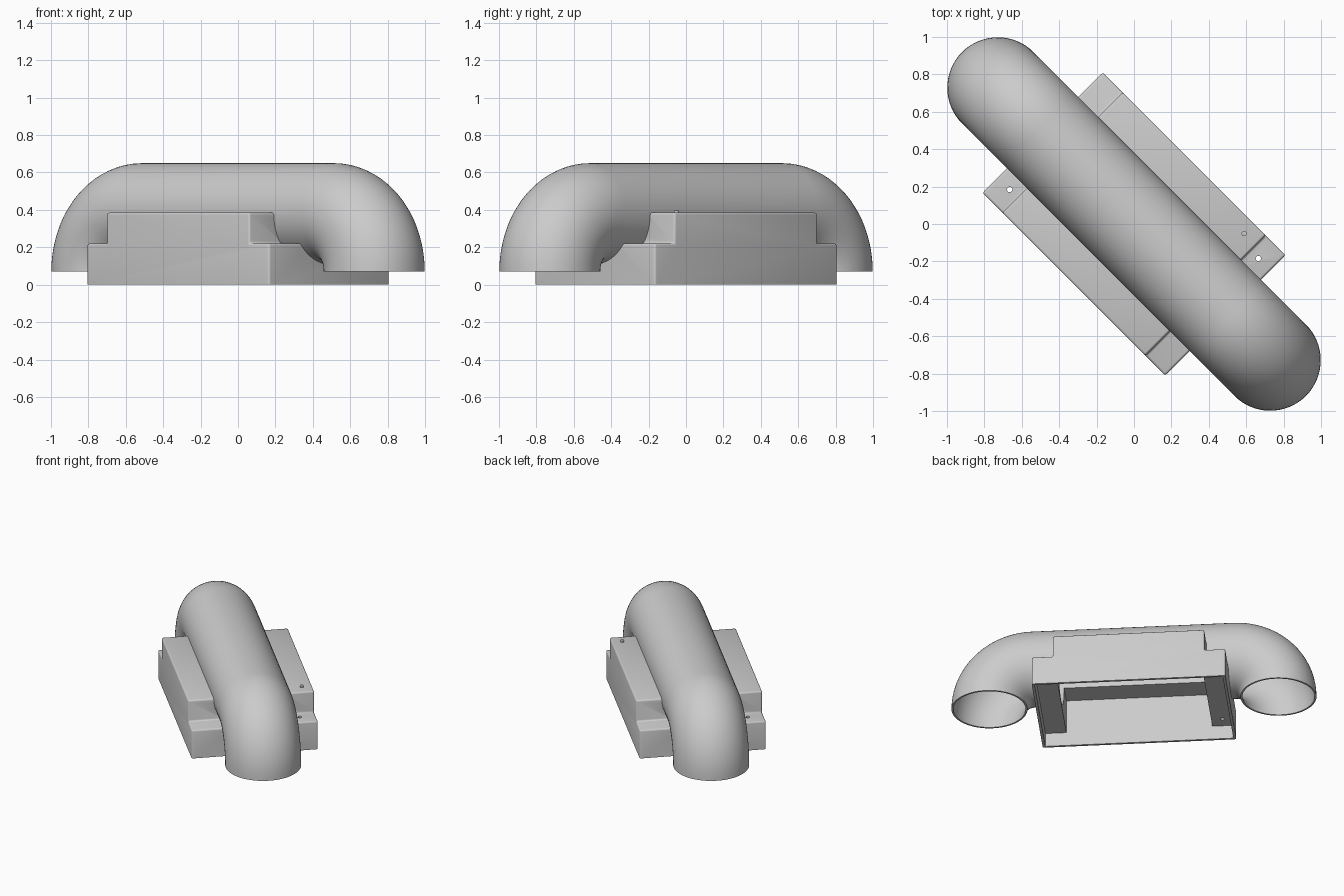
import bpy, bmesh, math
from mathutils import Matrix, Vector

if "Cube" in bpy.data.objects:
    bpy.data.objects.remove(bpy.data.objects["Cube"])

TURN = Matrix.Rotation(-math.pi / 4, 4, 'Z')   # the body lies on the diagonal
grey = bpy.data.materials.new("plain grey")
grey.diffuse_color = (0.6, 0.6, 0.6, 1)
grey.use_nodes = True
grey.node_tree.nodes["Principled BSDF"].inputs["Base Color"].default_value = grey.diffuse_color


def finish(name, bm):
    bmesh.ops.recalc_face_normals(bm, faces=bm.faces)
    me = bpy.data.meshes.new(name)
    bm.to_mesh(me)
    bm.free()
    me.materials.append(grey)
    ob = bpy.data.objects.new(name, me)
    ob.matrix_world = TURN
    bpy.context.collection.objects.link(ob)
    return ob


def stepped_block(name, profile, half_width, fillet=0.0):
    """Extrude a side profile (u, z) across the width, rounding all but the floor edges."""
    bm = bmesh.new()
    face = bm.faces.new([bm.verts.new((u, -half_width, z)) for u, z in profile])
    ext = bmesh.ops.extrude_face_region(bm, geom=[face])
    verts = [g for g in ext['geom'] if isinstance(g, bmesh.types.BMVert)]
    bmesh.ops.translate(bm, verts=verts, vec=(0, 2 * half_width, 0))
    bmesh.ops.recalc_face_normals(bm, faces=bm.faces)
    if fillet:
        edges = [e for e in bm.edges if max(v.co.z for v in e.verts) > 0.01]
        bmesh.ops.bevel(bm, geom=edges, offset=fillet, segments=3,
                        profile=0.5, affect='EDGES')
    return finish(name, bm)


def bent_tube(name, radius, drop=0.0, sides=64, steps=20):
    """Round section swept along a handle path: down, across, down."""
    end, low, axis = 1.03, 0.07, 0.38
    bend = axis - low
    path = []
    for i in range(steps + 1):
        a = math.pi / 2 * i / steps
        path.append((-end + bend - bend * math.cos(a), low + bend * math.sin(a), a))
    path += [(-u, z, math.pi - a) for u, z, a in reversed(path)]
    if drop:
        path = [(-end, low - drop, 0)] + path + [(end, low - drop, math.pi)]
    bm = bmesh.new()
    rings = []
    for u, z, a in path:
        side = Vector((-math.cos(a), 0, math.sin(a)))
        rings.append([bm.verts.new(Vector((u, 0, z)) + radius * (
            math.cos(t) * side + math.sin(t) * Vector((0, 1, 0))))
            for t in (2 * math.pi * k / sides for k in range(sides))])
    for r, s in zip(rings, rings[1:]):
        for k in range(sides):
            n = (k + 1) % sides
            bm.faces.new((r[k], r[n], s[n], s[k]))
    bm.faces.new(rings[0])
    bm.faces.new(rings[-1])
    return finish(name, bm)


def cylinder(name, u, v, z0, z1, r):
    bm = bmesh.new()
    bmesh.ops.create_cone(bm, cap_ends=True, segments=20, radius1=r, radius2=r,
                          depth=z1 - z0,
                          matrix=Matrix.Translation((u, v, (z0 + z1) / 2)))
    return finish(name, bm)


def combine(target, other, operation):
    mod = target.modifiers.new(operation.lower(), 'BOOLEAN')
    mod.operation = operation
    mod.solver = 'EXACT'
    mod.object = other
    bpy.context.view_layer.objects.active = target
    bpy.ops.object.modifier_apply(modifier=mod.name)
    bpy.data.objects.remove(other)


# stepped housing joined with the round duct
housing = stepped_block("duct_housing", [
    (-0.69, 0), (0.69, 0), (0.69, 0.22), (0.54, 0.22),
    (0.54, 0.385), (-0.54, 0.385), (-0.54, 0.22), (-0.69, 0.22)], 0.455, 0.012)
combine(housing, bent_tube("duct", 0.27), 'UNION')

# hollow bore and the open underside
combine(housing, bent_tube("bore", 0.257, drop=0.05), 'DIFFERENCE')
combine(housing, stepped_block("cavity", [
    (-0.67, -0.1), (0.67, -0.1), (0.67, 0.105), (0.52, 0.105),
    (0.52, 0.365), (-0.52, 0.365), (-0.52, 0.105), (-0.67, 0.105)], 0.437), 'DIFFERENCE')

# screw holes through opposite steps
for s in (-1, 1):
    combine(housing, cylinder("screw_hole", s * 0.6, s * 0.34, 0.05, 0.3, 0.014), 'DIFFERENCE')

# small pin on the housing top
pin = cylinder("indicator_pin", 0.453, 0.38, 0.375, 0.397, 0.014)

for ob in (housing, pin):
    bpy.ops.object.select_all(action='DESELECT')
    ob.select_set(True)
    bpy.context.view_layer.objects.active = ob
    bpy.ops.object.shade_smooth_by_angle(angle=math.radians(35))
